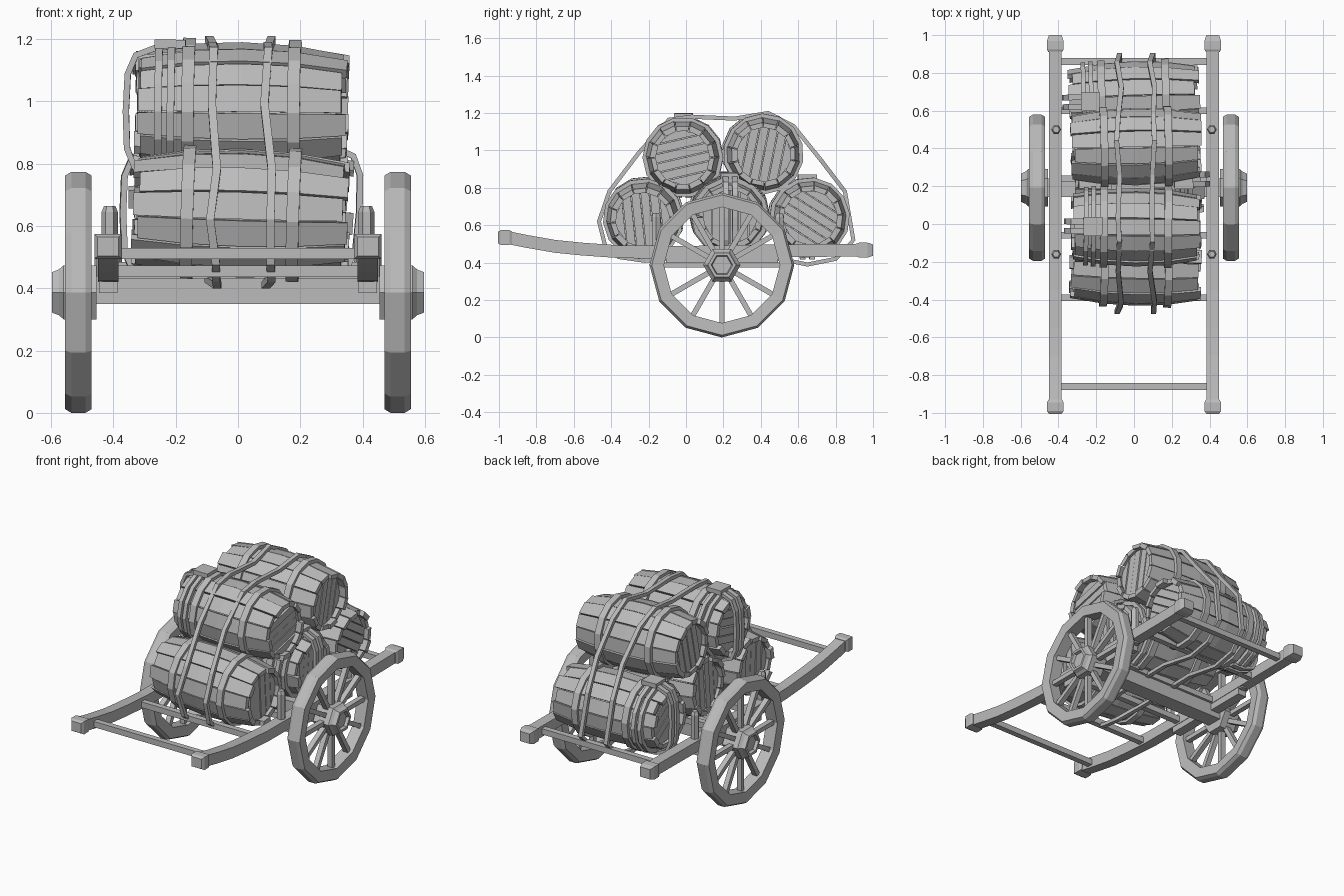
import bpy, bmesh, math, random
from mathutils import Vector, Euler

random.seed(4)
if "Cube" in bpy.data.objects:
    bpy.data.objects.remove(bpy.data.objects["Cube"])

GREY = (0.5, 0.5, 0.5, 1)
mat = bpy.data.materials.new("plain grey")
mat.use_nodes = True
mat.diffuse_color = GREY
mat.node_tree.nodes["Principled BSDF"].inputs["Base Color"].default_value = GREY
X, Y, Z = Vector((1, 0, 0)), Vector((0, 1, 0)), Vector((0, 0, 1))


def finish(bm, name, loc=(0, 0, 0), rot=(0, 0, 0)):
    bmesh.ops.recalc_face_normals(bm, faces=bm.faces)
    mesh = bpy.data.meshes.new(name)
    bm.to_mesh(mesh)
    bm.free()
    mesh.materials.append(mat)
    ob = bpy.data.objects.new(name, mesh)
    ob.location, ob.rotation_euler = loc, rot
    bpy.context.collection.objects.link(ob)
    return ob


def loft(bm, rings, closed=False):
    """Skin a list of equal point rings, capping open ends."""
    vs = [[bm.verts.new(p) for p in r] for r in rings]
    n = len(vs[0])
    for i in range(len(vs) if closed else len(vs) - 1):
        a, b = vs[i], vs[(i + 1) % len(vs)]
        for j in range(n):
            k = (j + 1) % n
            bm.faces.new((a[j], a[k], b[k], b[j]))
    if not closed:
        bm.faces.new(vs[0])
        bm.faces.new(vs[-1])


def band(bm, pts, side, w, t, closed=False):
    """Sweep a rectangle along pts: half width w along side, half thickness t."""
    rings, n = [], len(pts)
    for i, p in enumerate(pts):
        a = pts[i - 1] if closed or i else p
        b = pts[(i + 1) % n] if closed or i < n - 1 else p
        nor = side.cross(b - a).normalized() * t
        rings.append([p + side * s * w + nor * u for s, u in ((-1, -1), (1, -1), (1, 1), (-1, 1))])
    loft(bm, rings, closed)


def box(bm, c, h):
    c = Vector(c)
    band(bm, [c - Y * h[1], c + Y * h[1]], X, h[0], h[2])


def circle(n, r, x=0, start=0):
    return [Vector((x, r * math.cos(start + math.tau * i / n), r * math.sin(start + math.tau * i / n)))
            for i in range(n)]


# ---- barrels -------------------------------------------------------------
STAVES, HALF = 14, 0.335
RADII = ((-HALF, 0.172), (-0.17, 0.198), (0, 0.206), (0.17, 0.198), (HALF, 0.172))


def barrel(name, loc, rot, roped=0):
    bm = bmesh.new()
    step = math.tau / STAVES
    # staves with uneven ends and narrow gaps
    for i in range(STAVES):
        a0, a1 = (i + 0.03) * step, (i + 0.97) * step
        lift = random.uniform(-0.004, 0.004)
        ends = {-HALF: random.uniform(-0.015, 0.015), HALF: random.uniform(-0.015, 0.015)}
        rings = []
        for x, r in RADII:
            xx, ro, ri = x + ends.get(x, 0), r + lift, r - 0.028
            rings.append([(xx, q * math.cos(a), q * math.sin(a))
                          for q, a in ((ro, a0), (ro, a1), (ri, a1), (ri, a0))])
        loft(bm, rings)
    # inner core closing the gaps
    loft(bm, [circle(STAVES, r - 0.016, x * 0.86) for x, r in RADII])
    # lid boards
    for s in (-1, 1):
        R, n = 0.148, 6
        for k in range(n):
            y0, y1 = (-R + 2 * R * (k + e) / n for e in (0.05, 0.95))
            h0, h1 = (math.sqrt(max(R * R - y * y, 0.0004)) for y in (y0, y1))
            deep = s * (0.3 + random.uniform(0, 0.012))
            loft(bm, [[(x, y0, -h0), (x, y1, -h1), (x, y1, h1), (x, y0, h0)] for x in (s * 0.27, deep)])
    # hoops
    for x in (-0.17, 0.17):
        band(bm, circle(STAVES, 0.205, x), X, 0.02, 0.011, True)
    ob = finish(bm, name, loc, rot)
    # rope wrap around one end and across its lid
    if roped:
        bm = bmesh.new()
        for x, r in ((0.225, 0.2), (0.265, 0.195)):
            band(bm, circle(STAVES, r, roped * x), X, 0.012, 0.013, True)
        for dy in (-0.025, 0.025):
            path = [(0.18, 0.212), (0.27, 0.207), (0.34, 0.18), (0.365, 0.12), (0.37, 0)]
            path += [(x, -z) for x, z in path[-2::-1]]
            band(bm, [Vector((roped * x, dy, z)) for x, z in path], Y, 0.015, 0.01)
        box(bm, (roped * 0.23, 0, 0.217), (0.05, 0.05, 0.014))
        roll = Euler(rot).to_matrix() @ Euler((-rot[0], 0, 0)).to_matrix()
        finish(bm, name + "_rope", loc, roll.to_euler())


barrel("barrel_lower_front", (0.01, -0.225, 0.64), (0.1, 0.03, -0.02))
barrel("barrel_lower_middle", (0.02, 0.23, 0.665), (0.0, 0.06, 0.02), 1)
barrel("barrel_lower_back", (0.0, 0.655, 0.64), (1.0, 0, 0.03), -1)
barrel("barrel_upper_front", (0.01, -0.015, 0.965), (1.8, 0.01, -0.01), -1)
barrel("barrel_upper_back", (0.01, 0.41, 0.985), (-0.2, 0.02, 0.02))

# ---- tie-down straps looped around the load ---------------------------------
LOOP = ((-0.43, 0.48), (-0.465, 0.62), (-0.41, 0.78), (-0.25, 0.99), (-0.09, 1.165), (0.03, 1.18),
        (0.26, 1.17), (0.44, 1.2), (0.575, 1.13), (0.72, 0.95), (0.85, 0.78), (0.895, 0.52),
        (0.8, 0.42), (0.65, 0.39), (0.4, 0.44), (0.0, 0.43), (-0.22, 0.41), (-0.36, 0.43))
for name, x in (("right_strap", -0.08), ("left_strap", 0.095)):
    bm = bmesh.new()
    band(bm, [Vector((x + random.uniform(-0.015, 0.015), y, z)) for y, z in LOOP], X, 0.013, 0.011, True)
    finish(bm, name)

# ---- wheels --------------------------------------------------------------
HUB_Y, HUB_Z = 0.192, 0.387
for side, s in (("left", 1), ("right", -1)):
    centre = (0, HUB_Y, HUB_Z)
    bm = bmesh.new()
    rim = [(0.31, 0.475), (0.375, 0.47), (0.387, 0.49), (0.387, 0.535), (0.375, 0.555), (0.31, 0.55)]
    columns = [circle(12, r, s * x) for r, x in rim]
    loft(bm, [[c[i] for c in columns] for i in range(12)], True)
    finish(bm, side + "_wheel_rim", centre)

    bm = bmesh.new()
    for d in circle(12, 1):
        band(bm, [d * 0.07 + X * s * 0.512, d * 0.32 + X * s * 0.512], X, 0.016, 0.014)
    finish(bm, side + "_wheel_spokes", centre)

    bm = bmesh.new()
    hub = ((0.455, 0.1), (0.56, 0.1), (0.575, 0.085), (0.597, 0.075), (0.597, 0.058), (0.58, 0.052))
    loft(bm, [circle(6, r, s * x) for x, r in hub])
    finish(bm, side + "_wheel_hub", centre)

# ---- frame ---------------------------------------------------------------
bm = bmesh.new()
box(bm, (0, HUB_Y, 0.395), (0.47, 0.05, 0.045))
finish(bm, "axle")

RAIL = ((-0.96, 0.535), (-0.86, 0.515), (-0.7, 0.487), (-0.55, 0.472), (-0.35, 0.458),
        (0, 0.455), (0.4, 0.462), (0.92, 0.467))
for side, s in (("left", 1), ("right", -1)):
    bm = bmesh.new()
    band(bm, [Vector((s * 0.417, y, z)) for y, z in RAIL], X, 0.033, 0.034)
    box(bm, (s * 0.417, HUB_Y, 0.41), (0.03, 0.3, 0.025))
    finish(bm, side + "_rail")

    # chamfered end blocks
    bm = bmesh.new()
    for y, z, d in ((-0.93, 0.534, -1), (0.91, 0.467, 1)):
        rings = []
        for dy, k in ((0, 0.036), (0.015, 0.044), (0.06, 0.044), (0.075 if d < 0 else 0.09, 0.034)):
            rings.append([(s * 0.417 + a * k, y + d * dy, z + b * k * 0.9)
                          for a, b in ((-1, -1), (1, -1), (1, 1), (-1, 1))])
        loft(bm, rings)
    finish(bm, side + "_rail_ends")

    # hexagonal stake posts
    bm = bmesh.new()
    for y in (-0.16, 0.5):
        rings = [[(s * 0.412 + p.y, y + p.z, z) for p in circle(6, r)]
                 for z, r in ((0.42, 0.026), (0.645, 0.026), (0.665, 0.018))]
        loft(bm, rings)
    finish(bm, side + "_posts")

# crossbars between the rails
bm = bmesh.new()
for y, z in ((-0.86, 0.512), (-0.39, 0.455), (-0.06, 0.45), (0.24, 0.45), (0.6, 0.455), (0.86, 0.467)):
    box(bm, (0, y, z), (0.4, 0.018, 0.018))
finish(bm, "crossbars")
